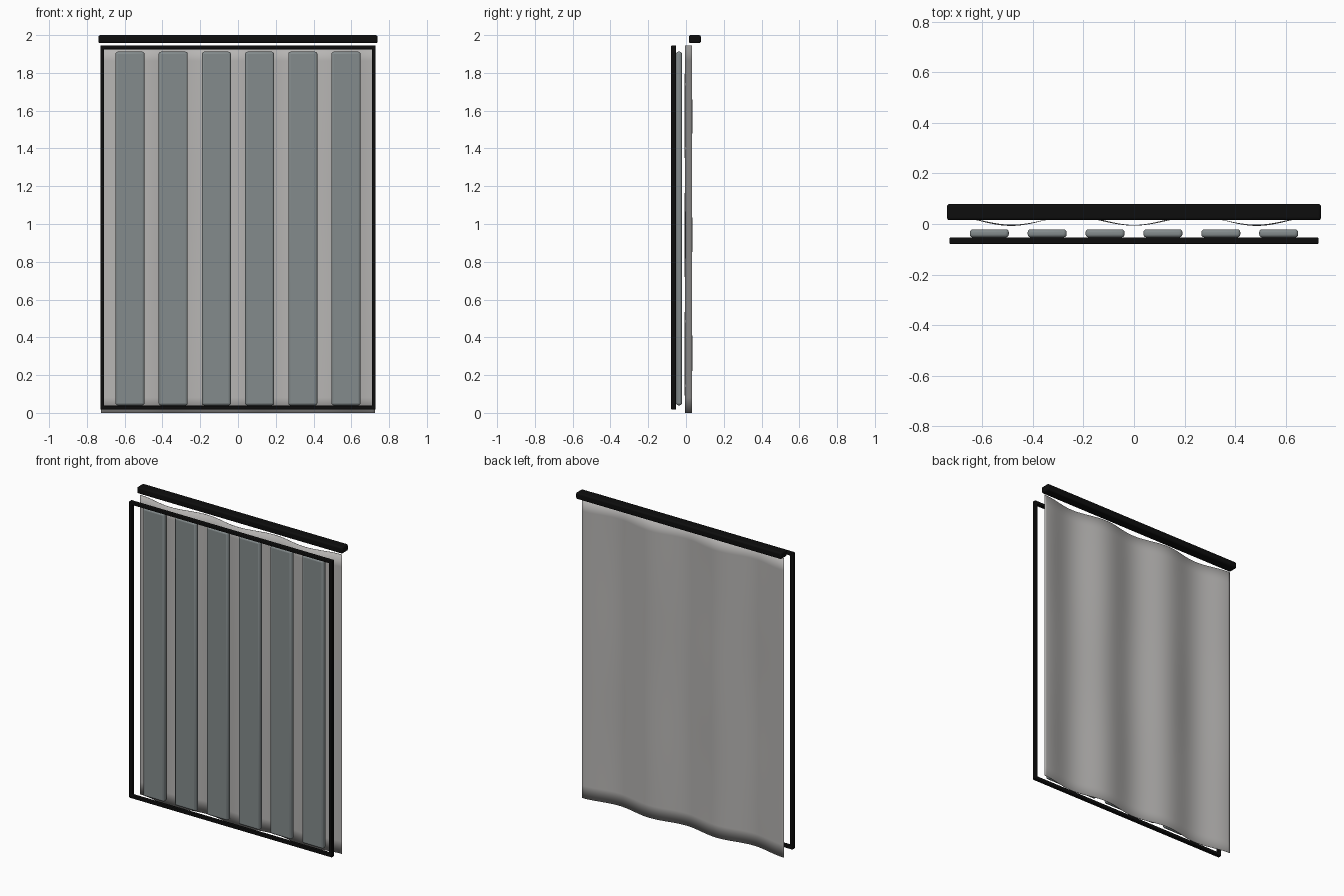
import bpy, bmesh, math

cube = bpy.data.objects.get("Cube")
if cube:
    bpy.data.objects.remove(cube)


def material(name, color):
    m = bpy.data.materials.new(name)
    m.use_nodes = True
    m.diffuse_color = (*color, 1)
    m.node_tree.nodes["Principled BSDF"].inputs["Base Color"].default_value = (*color, 1)
    return m


black = material("black metal", (0.004, 0.004, 0.004))
slate = material("slate panel", (0.23, 0.26, 0.265))
cloth = material("grey cloth", (0.47, 0.46, 0.45))


def finish(name, bm, mat, bevel=0, segments=3):
    bmesh.ops.recalc_face_normals(bm, faces=bm.faces)
    mesh = bpy.data.meshes.new(name)
    bm.to_mesh(mesh)
    bm.free()
    mesh.materials.append(mat)
    obj = bpy.data.objects.new(name, mesh)
    bpy.context.collection.objects.link(obj)
    if bevel:
        mod = obj.modifiers.new("rounded edges", "BEVEL")
        mod.width, mod.segments = bevel, segments
    bpy.ops.object.select_all(action="DESELECT")
    obj.select_set(True)
    bpy.context.view_layer.objects.active = obj
    bpy.ops.object.shade_smooth_by_angle(angle=math.radians(35))
    return obj


def box(name, x, y, z, mat, bevel):
    bm = bmesh.new()
    bmesh.ops.create_cube(bm, size=1)
    for v in bm.verts:
        for i, (low, high) in enumerate((x, y, z)):
            v.co[i] = high if v.co[i] > 0 else low
    return finish(name, bm, mat, bevel)


# Curtain rail
box("curtain_rail", (-0.739, 0.739), (0.015, 0.079), (1.957, 2.0), black, 0.01)

# Rectangular window frame, four mitred bars
W, LOW, HIGH, BAR = 0.729, 0.018, 1.945, 0.02
FRONT, BACK = -0.079, -0.053
bm = bmesh.new()
rings = []
for inset, y in ((0, FRONT), (BAR, FRONT), (BAR, BACK), (0, BACK)):
    w, low, high = W - inset, LOW + inset, HIGH - inset
    rings.append([bm.verts.new((px, y, pz)) for px, pz in
                  ((-w, low), (w, low), (w, high), (-w, high))])
for i in range(4):
    a, b = rings[i], rings[(i + 1) % 4]
    for j in range(4):
        k = (j + 1) % 4
        bm.faces.new((a[j], a[k], b[k], b[j]))
finish("window_frame", bm, black, 0.004, 2)

# Six vertical panels behind the frame
for i in range(6):
    cx = (i - 2.5) * 0.2287
    box(f"panel_{i + 1}", (cx - 0.077, cx + 0.077), (-0.053, -0.021),
        (0.04, 1.912), slate, 0.012)

# Wavy curtain sheet
bm = bmesh.new()
bmesh.ops.create_grid(bm, x_segments=96, y_segments=24, size=1)
for v in bm.verts:
    x, z = v.co.x * 0.726, (v.co.y + 1) * 0.9725
    ripple = 0.0015 * math.sin(z * 5) * math.sin(x * 9)
    v.co = (x, 0.013 - 0.018 * math.cos(x * math.tau / 0.484) + ripple, z)
curtain = finish("curtain", bm, cloth)
thick = curtain.modifiers.new("thickness", "SOLIDIFY")
thick.thickness, thick.offset = 0.002, 0
